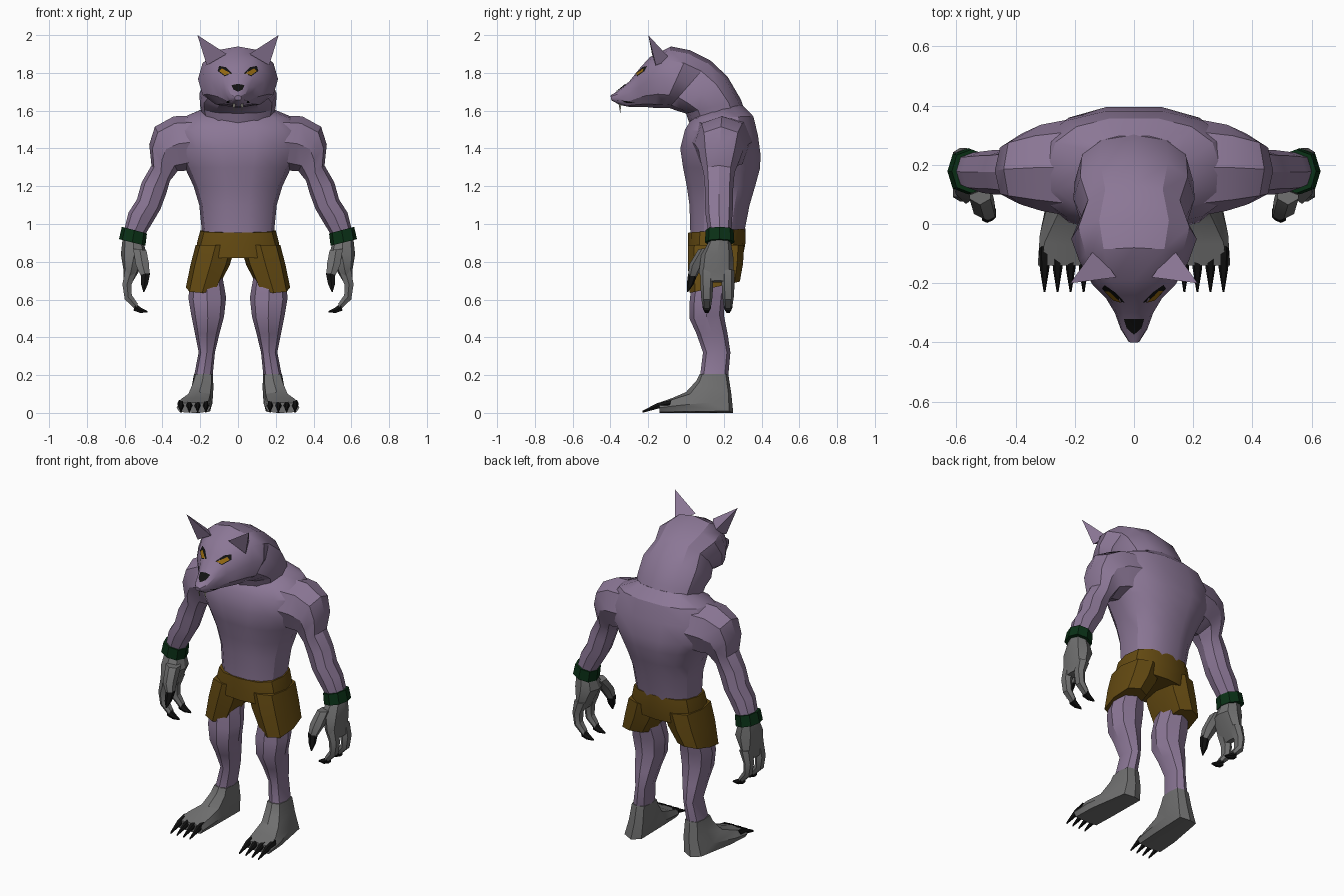
import bpy
import bmesh
from math import cos, sin, pi, radians, copysign
from mathutils import Vector
from mathutils.bvhtree import BVHTree

cube = bpy.data.objects.get("Cube")
if cube:
    bpy.data.objects.remove(cube, do_unlink=True)

parts = []


def material(name, red, green, blue):
    mat = bpy.data.materials.new(name)
    mat.use_nodes = True
    colour = (red, green, blue, 1)
    mat.diffuse_color = colour
    shader = next(n for n in mat.node_tree.nodes if n.type == "BSDF_PRINCIPLED")
    shader.inputs["Base Color"].default_value = colour
    shader.inputs["Roughness"].default_value = 0.9
    return mat


fur = material("purple fur", .26, .185, .305)
skin = material("grey skin", .16, .16, .16)
cloth = material("brown cloth", .13, .07, .006)
band = material("dark green band", .003, .03, .008)
black = material("black claw", .006, .006, .006)
gold = material("golden eye", .3, .14, .005)
ivory = material("ivory tooth", .5, .48, .4)


def finish(name, bm, mat):
    """Turn a bmesh into a named object with one colour."""
    bmesh.ops.recalc_face_normals(bm, faces=bm.faces)
    mesh = bpy.data.meshes.new(name)
    bm.to_mesh(mesh)
    bm.free()
    mesh.materials.append(mat)
    obj = bpy.data.objects.new(name, mesh)
    bpy.context.collection.objects.link(obj)
    parts.append(obj)
    return obj


def loft(name, mat, axis, rings, side=1, sides=8, power=0.85):
    """Skin a row of rounded sections.

    Each ring is (offset along axis, half width along axis, first edge point,
    second edge point); edge points lie in the plane across the axis.
    """
    bm = bmesh.new()
    loops = []
    for offset, width, a1, a2, b1, b2 in rings:
        a, b = Vector((a1, a2)), Vector((b1, b2))
        middle, half = (a + b) / 2, (a - b) / 2
        loop = []
        for i in range(sides):
            t = 2 * pi * i / sides
            c = copysign(abs(cos(t)) ** power, cos(t))
            s = copysign(abs(sin(t)) ** power, sin(t))
            along = offset + width * c
            across = middle + half * s
            if axis == "x":
                point = (side * along, across.x, across.y)
            else:
                point = (side * across.x, along, across.y)
            loop.append(bm.verts.new(point))
        loops.append(loop)
    for low, high in zip(loops, loops[1:]):
        for i in range(sides):
            j = (i + 1) % sides
            bm.faces.new((low[i], low[j], high[j], high[i]))
    bm.faces.new(loops[0])
    bm.faces.new(loops[-1])
    return finish(name, bm, mat)


def spike(name, mat, base, tip, side):
    """Pyramid from a base outline to a tip."""
    bm = bmesh.new()
    ring = [bm.verts.new((side * x, y, z)) for x, y, z in base]
    top = bm.verts.new((side * tip[0], tip[1], tip[2]))
    bm.faces.new(ring)
    for i, v in enumerate(ring):
        bm.faces.new((v, ring[(i + 1) % len(ring)], top))
    return finish(name, bm, mat)


def plate(name, mat, tree, outline, lift, direction, side=1):
    """Thin painted detail projected on the surface of the head."""
    centre = [sum(values) / len(outline) for values in zip(*outline)]
    bm = bmesh.new()
    verts = []
    for u, z in [centre] + list(outline):
        along = Vector(direction)
        start = Vector((side * u, 0, z)) if along.y else Vector((0, u, z))
        hit = tree.ray_cast(start - along * 2, along)[0]
        if hit is None:
            bm.free()
            return
        verts.append(bm.verts.new(hit - along * lift))
    rim = verts[1:]
    for i, v in enumerate(rim):
        bm.faces.new((verts[0], v, rim[(i + 1) % len(rim)]))
    obj = finish(name, bm, mat)
    if obj.data.polygons[0].normal.dot(Vector(direction)) > 0:
        obj.data.flip_normals()


# Torso, wide at the chest with a hunched back
loft("torso", fur, "x", [
    (0, .19, .02, .95, .31, .95),
    (0, .205, .015, 1.1, .34, 1.1),
    (0, .235, 0, 1.2, .37, 1.2),
    (0, .28, -.02, 1.3, .395, 1.29),
    (0, .33, -.035, 1.4, .4, 1.36),
    (0, .35, -.01, 1.5, .385, 1.47),
    (0, .29, .03, 1.56, .36, 1.57),
    (0, .17, .1, 1.6, .3, 1.63)], sides=14)

# Neck, ruff and head in one sweep from the shoulders to the muzzle tip
head = loft("head", fur, "x", [
    (0, .18, .34, 1.52, .03, 1.5),
    (0, .2, .29, 1.66, 0, 1.585),
    (0, .205, .22, 1.78, -.05, 1.6),
    (0, .175, .13, 1.865, -.09, 1.615),
    (0, .212, .02, 1.92, -.12, 1.615),
    (0, .185, -.08, 1.94, -.17, 1.615),
    (0, .14, -.19, 1.885, -.22, 1.62),
    (0, .095, -.24, 1.83, -.26, 1.62),
    (0, .065, -.3, 1.755, -.3, 1.62),
    (0, .045, -.36, 1.705, -.35, 1.63),
    (0, .018, -.4, 1.68, -.395, 1.655)], sides=12)
tree = BVHTree.FromPolygons([v.co for v in head.data.vertices],
                            [p.vertices[:] for p in head.data.polygons])

FORWARD = (0, 1, 0)
plate("nose", black, tree, [(-.034, 1.735), (0, 1.742), (.034, 1.735),
      (.025, 1.712), (0, 1.7), (-.025, 1.712)], .006, FORWARD)

# Shorts: hips, with the two legs added below
loft("shorts_hips", cloth, "x", [
    (0, .2, .012, .955, .315, .975),
    (0, .217, .01, .9, .315, .9),
    (0, .225, .012, .82, .3, .82)], sides=12, power=.75)

for label, side in (("left", 1), ("right", -1)):
    # Face
    spike(label + "_ear", fur, [(.06, -.18, 1.9), (.165, -.16, 1.84),
          (.13, -.08, 1.87)], (.215, -.2, 2), side)
    plate(label + "_eye_rim", black, tree, [(.03, 1.797), (.07, 1.782),
          (.108, 1.81), (.1, 1.837), (.065, 1.83)], .004, FORWARD, side)
    plate(label + "_eye", gold, tree, [(.04, 1.798), (.07, 1.788),
          (.1, 1.81), (.085, 1.824)], .008, FORWARD, side)
    plate(label + "_mouth", black, tree, [(-.375, 1.658), (-.31, 1.65),
          (-.265, 1.64), (-.31, 1.64)], .004, (-side, 0, 0))
    spike(label + "_fang", ivory, [(.015, -.36, 1.65), (.03, -.355, 1.65),
          (.022, -.34, 1.65)], (.02, -.348, 1.588), side)

    # Arm from the shoulder to the wrist
    loft(label + "_arm", fur, "y", [
        (.19, .165, .2, 1.575, .22, 1.3),
        (.19, .145, .34, 1.57, .29, 1.28),
        (.185, .12, .44, 1.515, .32, 1.28),
        (.18, .105, .47, 1.42, .335, 1.26),
        (.175, .082, .458, 1.31, .36, 1.23),
        (.175, .075, .51, 1.22, .38, 1.16),
        (.175, .075, .535, 1.13, .41, 1.08),
        (.175, .07, .58, 1.06, .445, 1.02),
        (.18, .06, .605, .96, .5, .93)], side)
    loft(label + "_wristband", band, "y", [
        (.178, .074, .615, .985, .482, .95),
        (.178, .078, .63, .92, .49, .885)], side)

    # Hand with two curled fingers and a thumb
    loft(label + "_palm", skin, "y", [
        (.18, .055, .61, .93, .5, .9),
        (.165, .085, .62, .84, .48, .83),
        (.16, .092, .605, .75, .53, .74),
        (.168, .08, .605, .7, .56, .69)], side)
    for finger, y in (("front", .11), ("back", .223)):
        loft(f"{label}_{finger}_finger", skin, "y", [
            (y, .034, .602, .76, .53, .75),
            (y, .034, .615, .68, .56, .68),
            (y, .03, .602, .6, .56, .625),
            (y, .022, .54, .54, .53, .58)], side, sides=6)
        loft(f"{label}_{finger}_finger_claw", black, "y", [
            (y, .024, .555, .54, .54, .582),
            (y, .017, .52, .528, .515, .56),
            (y, .004, .48, .53, .48, .54)], side, sides=6)
    loft(label + "_thumb", skin, "y", [
        (.11, .045, .56, .87, .48, .86),
        (.055, .038, .545, .78, .467, .79),
        (.035, .024, .515, .72, .465, .73)], side, sides=6)
    loft(label + "_thumb_claw", black, "y", [
        (.037, .026, .517, .735, .462, .74),
        (.022, .018, .515, .68, .475, .68),
        (.008, .003, .502, .64, .496, .64)], side, sides=6)

    # Leg, with the shorts leg over the thigh
    loft(label + "_shorts_leg", cloth, "x", [
        (.118, .106, .012, .89, .308, .89),
        (.147, .104, .01, .78, .302, .79),
        (.19, .086, .02, .635, .285, .695)], side, power=.7)
    loft(label + "_leg", fur, "x", [
        (.165, .08, .04, .74, .24, .74),
        (.163, .1, .02, .6, .21, .62),
        (.16, .086, .018, .5, .2, .52),
        (.163, .065, .055, .42, .22, .42),
        (.165, .043, .09, .32, .235, .32),
        (.183, .049, .075, .2, .224, .2)], side)

    # Foot with four claws
    loft(label + "_foot", skin, "x", [
        (.183, .05, .073, .205, .224, .205),
        (.188, .058, .055, .17, .24, .1),
        (.205, .07, 0, .11, .25, 0),
        (.228, .09, -.07, .08, 0, 0),
        (.235, .09, -.14, .055, -.14, 0)], side, power=.55)
    for i in range(4):
        x = .17 + .044 * i
        loft(f"{label}_toe_claw_{i + 1}", black, "x", [
            (x, .019, -.075, .07, -.09, .03),
            (x, .016, -.15, .055, -.15, .02),
            (x, .003, -.23, .012, -.23, 0)], side, sides=6)

# Soft shading with crisp creases
bpy.ops.object.select_all(action="DESELECT")
for obj in parts:
    obj.select_set(True)
bpy.context.view_layer.objects.active = head
bpy.ops.object.shade_smooth_by_angle(angle=radians(30))
